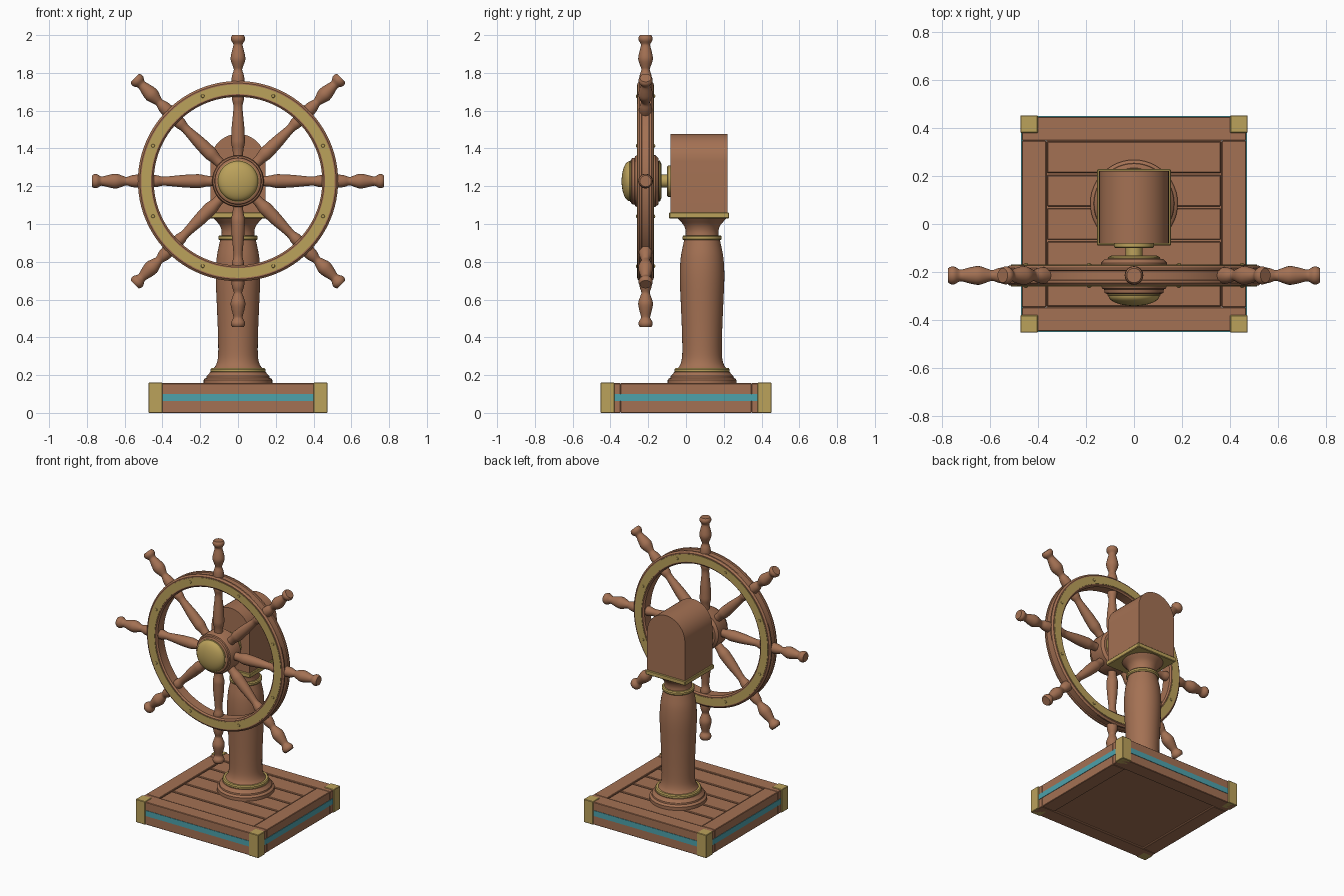
import bpy, bmesh, math
from mathutils import Matrix, Vector

if "Cube" in bpy.data.objects:
    bpy.data.objects.remove(bpy.data.objects["Cube"])


def mat(name, rgb):
    m = bpy.data.materials.new(name)
    m.diffuse_color = (*rgb, 1)
    m.use_nodes = True
    m.node_tree.nodes["Principled BSDF"].inputs["Base Color"].default_value = m.diffuse_color
    return m


WOOD = mat("warm_wood", (0.37, 0.165, 0.087))
BRASS = mat("brass", (0.50, 0.36, 0.105))
TEAL = mat("teal_paint", (0.075, 0.36, 0.41))


def finish(name, bm, material, angle=35):
    bmesh.ops.recalc_face_normals(bm, faces=bm.faces)
    me = bpy.data.meshes.new(name)
    bm.to_mesh(me)
    bm.free()
    me.materials.append(material)
    for p in me.polygons:
        p.use_smooth = True
    me.set_sharp_from_angle(angle=math.radians(angle))
    ob = bpy.data.objects.new(name, me)
    bpy.context.collection.objects.link(ob)
    return ob


def box(name, x, y, z, material, bevel=0.0):
    """Box from three (min, max) ranges."""
    bm = bmesh.new()
    size = Matrix.Diagonal((x[1] - x[0], y[1] - y[0], z[1] - z[0], 1))
    mid = Matrix.Translation((sum(x) / 2, sum(y) / 2, sum(z) / 2))
    bmesh.ops.create_cube(bm, size=1, matrix=mid @ size)
    if bevel:
        bmesh.ops.bevel(bm, geom=bm.edges[:], offset=bevel, segments=1, affect='EDGES')
    return finish(name, bm, material, 30)


def lathe(name, profile, material, matrix, steps=48, closed=False):
    """Spin (radius, height) points round local z; closed makes a ring section."""
    bm = bmesh.new()
    rings = []
    for r, h in profile:
        if r < 1e-5:
            rings.append([bm.verts.new((0, 0, h))] * steps)
        else:
            rings.append([bm.verts.new((r * math.cos(a), r * math.sin(a), h))
                          for a in (2 * math.pi * i / steps for i in range(steps))])
    pairs = list(zip(rings, rings[1:])) + ([(rings[-1], rings[0])] if closed else [])
    for a, b in pairs:
        for i in range(steps):
            j = (i + 1) % steps
            vs = list(dict.fromkeys((a[i], a[j], b[j], b[i])))
            if len(vs) > 2:
                bm.faces.new(vs)
    if not closed:
        for ring in (rings[0], rings[-1]):
            if ring[0] is not ring[1]:
                bm.faces.new(ring)
    bm.transform(matrix)
    return finish(name, bm, material)


def curve(pts, n=4):
    """Smooth Catmull-Rom profile through the points."""
    p = [Vector(q) for q in pts]
    p = [p[0]] + p + [p[-1]]
    out = []
    for a, b, c, d in zip(p, p[1:], p[2:], p[3:]):
        for k in range(n):
            t = k / n
            out.append(tuple(0.5 * (2 * b + (c - a) * t + (2 * a - 5 * b + 4 * c - d) * t * t
                                    + (3 * b - a - 3 * c + d) * t ** 3)))
    return out + [tuple(p[-1])]


# Platform: frame boards, planks, bottom panel
HX, HY, IX, IY, TOP = 0.466, 0.446, 0.365, 0.347, 0.157
for s, side in ((-1, "front"), (1, "back")):
    box(f"{side}_frame_board", (-HX, HX), sorted((s * IY, s * HY)), (0, TOP), WOOD, 0.003)
for s, side in ((-1, "left"), (1, "right")):
    box(f"{side}_frame_board", sorted((s * IX, s * HX)), (-IY, IY), (0, TOP), WOOD, 0.003)
box("bottom_panel", (-IX, IX), (-IY, IY), (0.01, 0.13), WOOD)
w = 2 * IY / 5
for i in range(5):
    y0 = -IY + i * w
    box(f"deck_plank_{i + 1}", (-IX + 0.003, IX - 0.003), (y0 + 0.004, y0 + w - 0.004),
        (0.12, 0.152), WOOD, 0.004)

# Painted stripes and brass corner caps
for s in (-1, 1):
    box("stripe_long", (-0.41, 0.41), sorted((s * (HY - 0.003), s * (HY + 0.003))), (0.062, 0.1), TEAL)
    box("stripe_side", sorted((s * (HX - 0.003), s * (HX + 0.003))), (-0.39, 0.39), (0.062, 0.1), TEAL)
    for t in (-1, 1):
        box("corner_cap", sorted((s * 0.4, s * 0.473)), sorted((t * 0.379, t * 0.452)),
            (0, 0.161), BRASS, 0.003)

# Pedestal column
CY = 0.085
at = Matrix.Translation((0, CY, 0))
lathe("column_foot", [(0.182, 0.15), (0.182, 0.174), (0.176, 0.182), (0.168, 0.185),
                      (0.166, 0.195), (0.155, 0.205), (0.148, 0.216), (0.1, 0.216)], WOOD, at)
lathe("lower_brass_ring", [(0.1, 0.212), (0.14, 0.212), (0.146, 0.219), (0.146, 0.231),
                           (0.14, 0.238), (0.1, 0.238)], BRASS, at)
lathe("column_shaft", curve([(0.128, 0.236), (0.113, 0.262), (0.105, 0.31), (0.106, 0.42),
                             (0.112, 0.57), (0.118, 0.72), (0.113, 0.82), (0.1, 0.89),
                             (0.092, 0.925)]), WOOD, at)
lathe("upper_brass_ring", [(0.08, 0.914), (0.098, 0.914), (0.104, 0.921), (0.104, 0.933),
                           (0.098, 0.94), (0.08, 0.94)], BRASS, at)
lathe("column_capital", curve([(0.088, 0.935), (0.087, 0.965), (0.098, 0.995),
                               (0.122, 1.022), (0.132, 1.033)]), WOOD, at)

# Housing with arched top on a brass plate
box("housing_plate", (-0.154, 0.154), (-0.09, 0.228), (1.03, 1.061), BRASS, 0.004)
bm = bmesh.new()
R, ZC = 0.145, 1.332
outline = [(-R, 1.06), (R, 1.06)] + [(R * math.cos(math.pi * i / 24), ZC + R * math.sin(math.pi * i / 24))
                                     for i in range(25)]
face = bm.faces.new([bm.verts.new((x, -0.082, z)) for x, z in outline])
ext = bmesh.ops.extrude_face_region(bm, geom=[face])
bmesh.ops.translate(bm, verts=[v for v in ext["geom"] if isinstance(v, bmesh.types.BMVert)],
                    vec=(0, 0.302, 0))
finish("housing", bm, WOOD)

# Wheel frame: local z points to the front (-y)
WY, WZ = -0.214, 1.227
wheel = Matrix.Translation((0, WY, WZ)) @ Matrix.Rotation(math.pi / 2, 4, 'X')
lathe("axle", [(0.035, -0.16), (0.035, 0)], BRASS, wheel, 24)
lathe("axle_flange", [(0.083, -0.134), (0.083, -0.119), (0.078, -0.114)], BRASS, wheel, 32)
lathe("hub", [(0.105, -0.07), (0.122, -0.068), (0.137, -0.052), (0.137, 0.045), (0.132, 0.055),
              (0.124, 0.058), (0.122, 0.072), (0.112, 0.078)], WOOD, wheel)
lathe("hub_back_plate", [(0.108, -0.07), (0.108, -0.076), (0.09, -0.084)], BRASS, wheel)
lathe("hub_dome", [(0.11, 0.07), (0.11, 0.082)]
      + [(0.106 * math.cos(a), 0.084 + 0.043 * math.sin(a))
         for a in (math.pi / 2 * i / 10 for i in range(11))], BRASS, wheel)

# Rim with brass bands on both faces
lathe("rim", [(0.519, -0.042), (0.53, -0.032), (0.53, -0.022), (0.524, -0.018), (0.524, 0.018),
              (0.53, 0.022), (0.53, 0.032), (0.519, 0.042), (0.455, 0.042), (0.446, 0.033),
              (0.446, -0.033), (0.455, -0.042)], WOOD, wheel, 96, True)
for s, side in ((1, "front"), (-1, "back")):
    lathe(f"{side}_rim_band", [(0.512, s * 0.038), (0.512, s * 0.045), (0.461, s * 0.045),
                               (0.461, s * 0.038)], BRASS, wheel, 96, True)

# Spokes with turned handles, and rivets between them
inner = curve([(0.026, 0.1), (0.028, 0.16), (0.036, 0.2), (0.036, 0.23), (0.033, 0.29),
               (0.026, 0.36), (0.024, 0.4), (0.031, 0.43), (0.031, 0.46)], 3)
handle = curve([(0.034, 0.51), (0.034, 0.54), (0.03, 0.565), (0.022, 0.59), (0.028, 0.61),
                (0.039, 0.645), (0.034, 0.68), (0.025, 0.715), (0.026, 0.728),
                (0.036, 0.745), (0.037, 0.76), (0.03, 0.773)], 3)
for k in range(8):
    turn = Matrix.Translation((0, WY, WZ)) @ Matrix.Rotation(k * math.pi / 4, 4, 'Y')
    lathe(f"spoke_{k + 1}", inner, WOOD, turn, 20)
    lathe(f"handle_{k + 1}", handle, WOOD, turn, 20)
    a = (k + 0.5) * math.pi / 4
    spot = wheel @ Matrix.Translation((0.487 * math.cos(a), 0.487 * math.sin(a), 0))
    for s in (1, -1):
        lathe("rim_rivet", [(0.01, s * 0.044), (0.008, s * 0.049), (0, s * 0.052)], BRASS, spot, 12)
